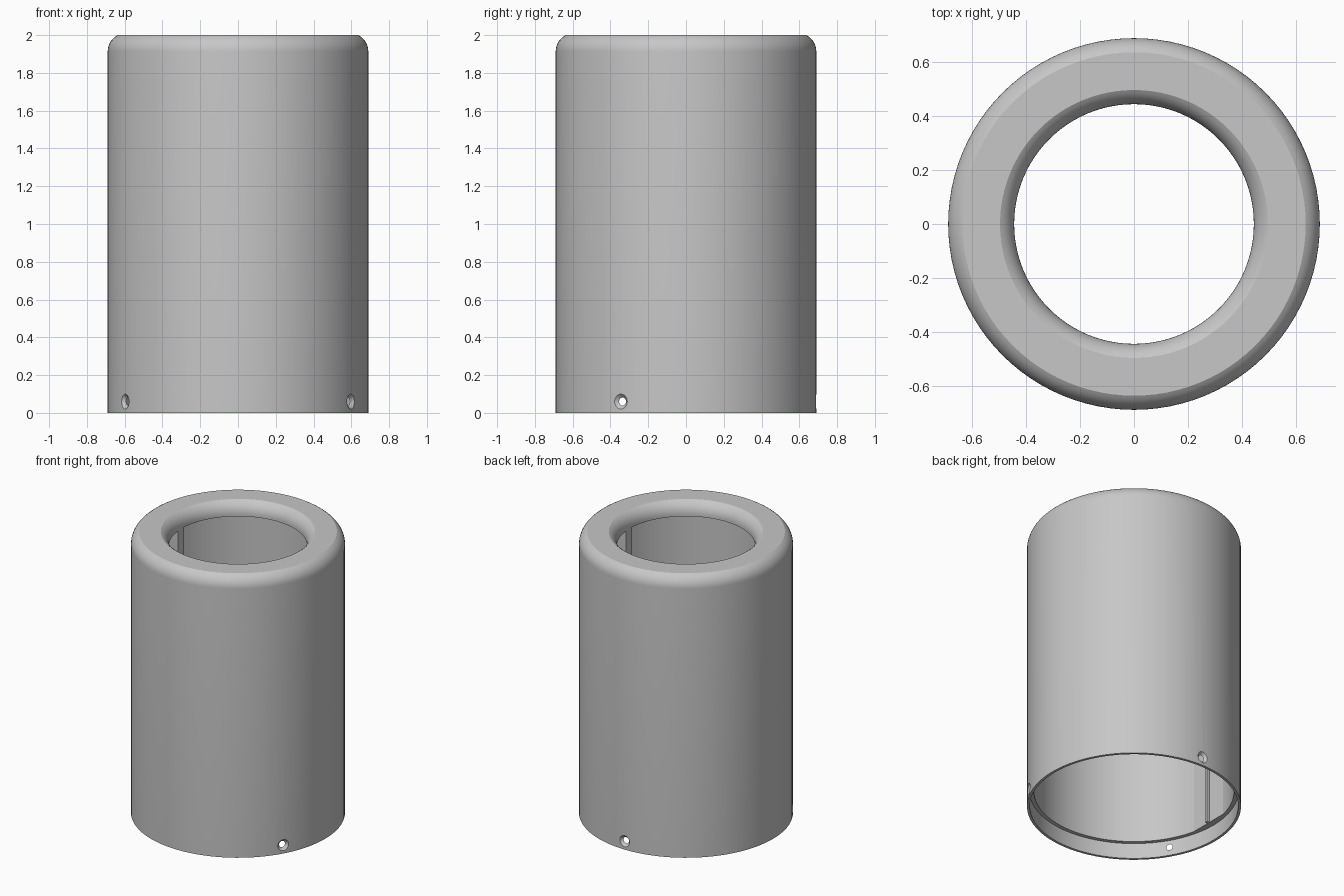
import bpy, bmesh, math
from mathutils import Matrix, Vector

cube = bpy.data.objects.get("Cube")
if cube:
    bpy.data.objects.remove(cube)

grey = bpy.data.materials.new("plain_grey")
grey.use_nodes = True
colour = (0.57, 0.57, 0.57, 1)
grey.diffuse_color = colour
grey.node_tree.nodes["Principled BSDF"].inputs["Base Color"].default_value = colour

SEGMENTS = 96
OUTER, BORE, SOCKET, MOUTH = 0.69, 0.645, 0.672, 0.445
LEDGE_Z, LID_Z, TOP_Z = 0.11, 1.90, 2.0


def finish(name, bm):
    bmesh.ops.recalc_face_normals(bm, faces=bm.faces)
    mesh = bpy.data.meshes.new(name)
    bm.to_mesh(mesh)
    bm.free()
    obj = bpy.data.objects.new(name, mesh)
    bpy.context.collection.objects.link(obj)
    mesh.materials.append(grey)
    return obj


def revolve(name, profile):
    bm = bmesh.new()
    verts = [bm.verts.new((r, 0, z)) for r, z in profile]
    edges = [bm.edges.new((v, verts[i - 1])) for i, v in enumerate(verts)]
    bmesh.ops.spin(bm, geom=verts + edges, cent=(0, 0, 0), axis=(0, 0, 1),
                   angle=math.tau, steps=SEGMENTS, use_duplicate=False)
    bmesh.ops.remove_doubles(bm, verts=bm.verts, dist=1e-4)
    return finish(name, bm)


def prism(name, outline, offset):
    bm = bmesh.new()
    face = bm.faces.new([bm.verts.new(p) for p in outline])
    moved = bmesh.ops.extrude_face_region(bm, geom=[face])["geom"]
    bmesh.ops.translate(bm, vec=offset,
                        verts=[v for v in moved if isinstance(v, bmesh.types.BMVert)])
    return finish(name, bm)


def shade(obj):
    bpy.ops.object.select_all(action="DESELECT")
    obj.select_set(True)
    bpy.context.view_layer.objects.active = obj
    bpy.ops.object.shade_smooth_by_angle(angle=math.radians(25))


# Hollow sleeve: stepped socket at the bottom, rounded lid with an open mouth
radius, steps = 0.1, 8
sweep = math.asin(0.88)
arc = [(radius * math.cos(sweep * i / steps), radius * math.sin(sweep * i / steps))
       for i in range(steps + 1)]
arc_z = TOP_Z - arc[-1][1]
outer_round = [(OUTER - radius + c, arc_z + s) for c, s in arc]
mouth_round = [(MOUTH + radius - c, arc_z + s) for c, s in reversed(arc)]
sleeve = revolve("sleeve", [(SOCKET, 0), (OUTER, 0)] + outer_round + mouth_round
                 + [(MOUTH, LID_Z), (BORE, LID_Z), (BORE, LEDGE_Z), (SOCKET, LEDGE_Z)])

# Three countersunk screw holes through the thin bottom skirt
for i in range(3):
    angle = math.radians(90 + 120 * i)
    direction = Vector((math.cos(angle), math.sin(angle), 0))
    turn = direction.to_track_quat("Z", "Y").to_matrix().to_4x4()
    for r1, r2, near, far in ((0.018, 0.054, 0.668, 0.704), (0.018, 0.018, 0.60, 0.68)):
        bm = bmesh.new()
        place = Matrix.Translation(direction * (near + far) / 2 + Vector((0, 0, 0.06))) @ turn
        bmesh.ops.create_cone(bm, cap_ends=True, segments=24, radius1=r1, radius2=r2,
                              depth=far - near, matrix=place)
        cutter = finish("screw_hole_cutter", bm)
        cut = sleeve.modifiers.new("screw_hole", "BOOLEAN")
        cut.operation, cut.solver, cut.object = "DIFFERENCE", "EXACT", cutter
        bpy.context.view_layer.objects.active = sleeve
        bpy.ops.object.modifier_apply(modifier=cut.name)
        bpy.data.objects.remove(cutter)
shade(sleeve)

# Flat pads and upright ribs on both inner sides
for side, label in ((1, "left"), (-1, "right")):
    half = math.acos(0.618 / BORE)
    chord = [(side * 0.655 * math.cos(half * t / 4), 0.655 * math.sin(half * t / 4), LEDGE_Z)
             for t in range(-4, 5)]
    prism(label + "_flat_pad", chord, (0, 0, LID_Z - LEDGE_Z))

    rib = [(0.63, 0.9), (0.63, LID_Z + 0.02), (MOUTH + 0.003, LID_Z + 0.02),
           (MOUTH + 0.003, 1.4)]
    prism(label + "_rib", [(side * x, -0.032, z) for x, z in rib], (0, 0.064, 0))
    rail = [(0.63, LEDGE_Z), (0.63, 1.0), (0.608, 1.0), (0.608, LEDGE_Z)]
    prism(label + "_rail", [(side * x, -0.01, z) for x, z in rail], (0, 0.02, 0))
